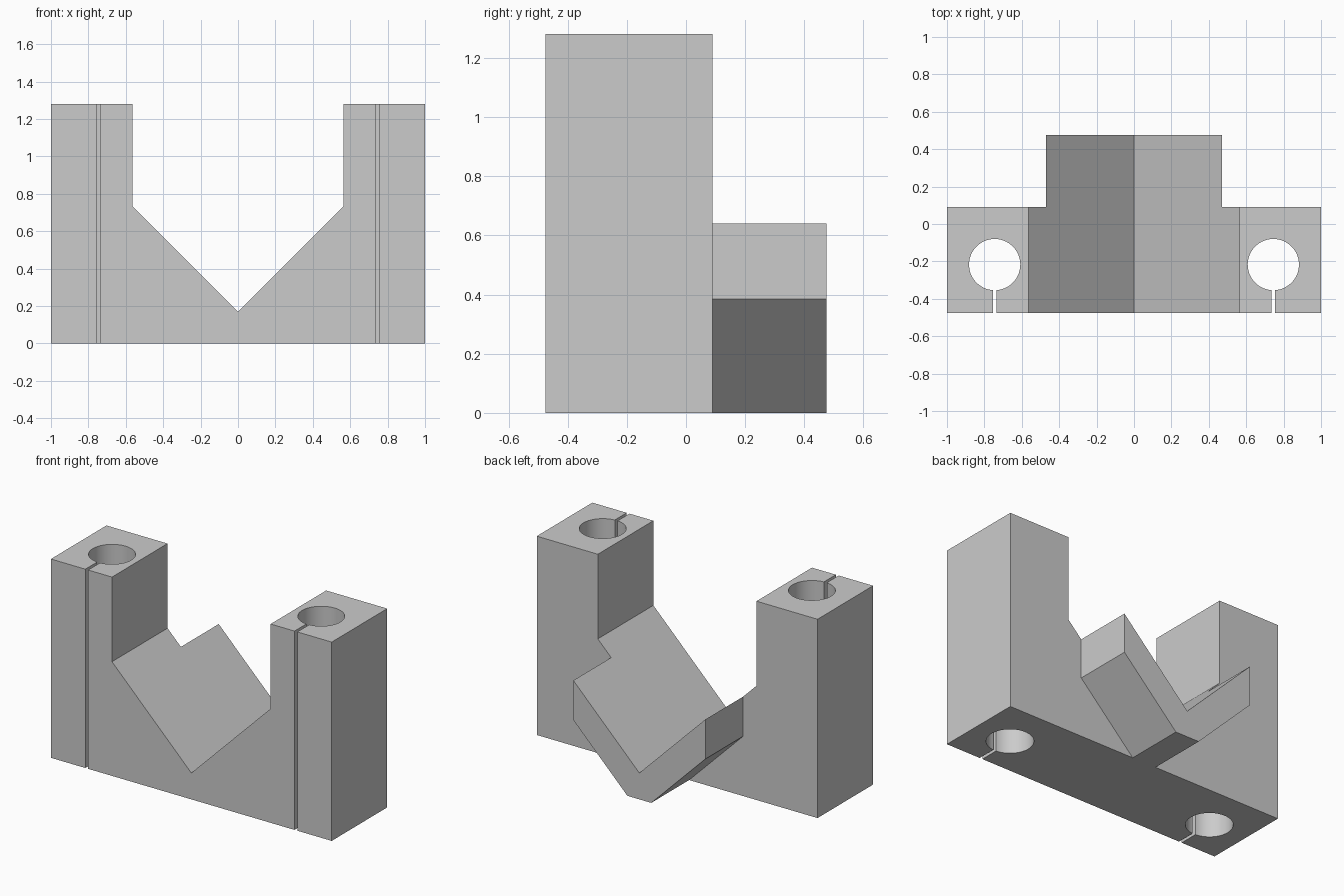
import bpy, bmesh, math
from mathutils import Vector

default = bpy.data.objects.get("Cube")
if default:
    bpy.data.objects.remove(default, do_unlink=True)

FRONT, STEP, BACK = -0.475, 0.09, 0.475
HEIGHT = 1.28
HOLE_X, HOLE_Y, HOLE_R, SLIT = 0.745, -0.217, 0.137, 0.01

grey = bpy.data.materials.new("light_grey")
grey.use_nodes = True
colour = (0.6, 0.6, 0.6, 1)
grey.diffuse_color = colour
grey.node_tree.nodes["Principled BSDF"].inputs["Base Color"].default_value = colour


def prism(name, points, sweep):
    """Extrude a flat outline along the sweep vector."""
    bm = bmesh.new()
    face = bm.faces.new([bm.verts.new(p) for p in points])
    grown = bmesh.ops.extrude_face_region(bm, geom=[face])["geom"]
    bmesh.ops.translate(bm, vec=Vector(sweep),
                        verts=[v for v in grown if isinstance(v, bmesh.types.BMVert)])
    bmesh.ops.recalc_face_normals(bm, faces=bm.faces)
    mesh = bpy.data.meshes.new(name)
    bm.to_mesh(mesh)
    bm.free()
    mesh.materials.append(grey)
    obj = bpy.data.objects.new(name, mesh)
    bpy.context.collection.objects.link(obj)
    return obj


def mirrored(half):
    """Close a right-half outline with its mirror image, sharing centre points."""
    return half + [(-x, z) for x, z in reversed(half) if x > 0]


def combine(target, tool, operation):
    """Apply a boolean and drop the tool object."""
    mod = target.modifiers.new("combine", "BOOLEAN")
    mod.operation, mod.solver, mod.object = operation, "EXACT", tool
    bpy.context.view_layer.objects.active = target
    bpy.ops.object.modifier_apply(modifier=mod.name)
    bpy.data.objects.remove(tool, do_unlink=True)


# Main block with two tall posts and a V notch
block = mirrored([(0, 0.17), (0.565, 0.735), (0.565, HEIGHT), (1, HEIGHT), (1, 0)])
body = prism("v_block_body", [(x, FRONT, z) for x, z in block], (0, STEP - FRONT, 0))

# V-shaped ledge that continues the notch out of the back
ledge = mirrored([(0, 0.17), (0.47, 0.64), (0.47, 0.385), (0.085, 0)])
combine(body, prism("rear_v_ledge", [(x, STEP, z) for x, z in ledge],
                    (0, BACK - STEP, 0)), "UNION")

# Keyhole cuts: round bore plus clamping slit opening to the front
start = math.asin(SLIT / HOLE_R)
steps = 64
for side in (-1, 1):
    arc = []
    for i in range(steps + 1):
        a = -math.pi / 2 + start + (2 * math.pi - 2 * start) * i / steps
        arc.append((HOLE_R * math.cos(a), HOLE_Y + HOLE_R * math.sin(a)))
    outline = arc + [(-SLIT, FRONT - 0.1), (SLIT, FRONT - 0.1)]
    cutter = prism("keyhole_cutter", [(side * HOLE_X + x, y, -0.1) for x, y in outline],
                   (0, 0, HEIGHT + 0.2))
    cutter.hide_render = True
    combine(body, cutter, "DIFFERENCE")

# Smooth bore walls, crisp edges elsewhere
bpy.ops.object.select_all(action="DESELECT")
body.select_set(True)
bpy.context.view_layer.objects.active = body
bpy.ops.object.shade_smooth_by_angle(angle=math.radians(30))
